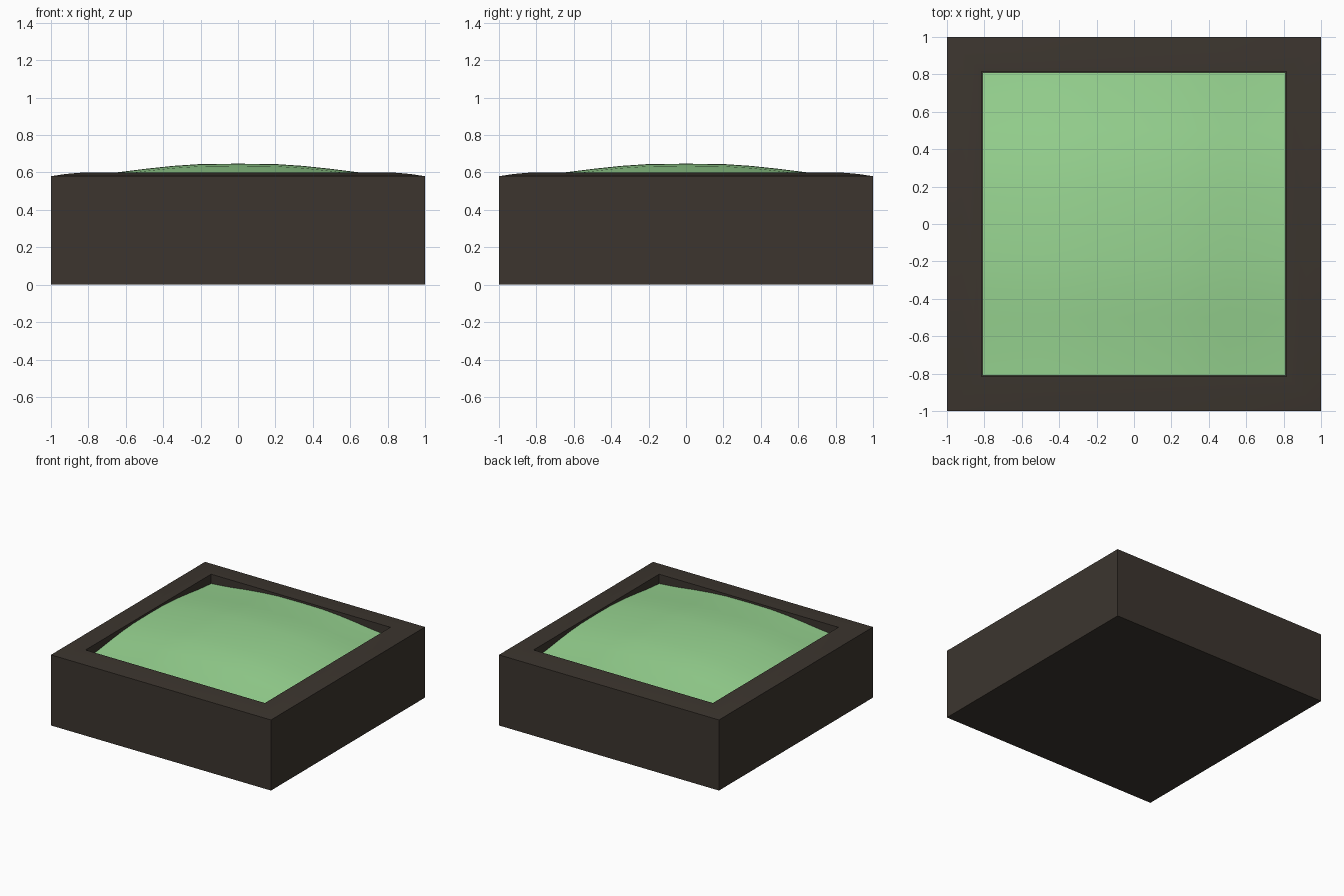
import bpy, bmesh

if "Cube" in bpy.data.objects:
    bpy.data.objects.remove(bpy.data.objects["Cube"])


def make_object(name, bm, color, angle):
    bmesh.ops.recalc_face_normals(bm, faces=bm.faces[:])
    mesh = bpy.data.meshes.new(name)
    bm.to_mesh(mesh)
    bm.free()
    obj = bpy.data.objects.new(name, mesh)
    bpy.context.collection.objects.link(obj)
    mat = bpy.data.materials.new(name + "_color")
    mat.diffuse_color = color
    mat.use_nodes = True
    mat.node_tree.nodes["Principled BSDF"].inputs["Base Color"].default_value = mat.diffuse_color
    mesh.materials.append(mat)
    bpy.ops.object.select_all(action='DESELECT')
    obj.select_set(True)
    bpy.context.view_layer.objects.active = obj
    bpy.ops.object.shade_smooth_by_angle(angle=angle)
    return obj


# Frame: square loops from the base, up the outside, over the rim, into the pocket
profile = [(1, 0), (1, 0.58), (0.92, 0.592), (0.84, 0.599), (0.815, 0.599), (0.815, 0.51)]
bm = bmesh.new()
rings = [[bm.verts.new((sx * r, sy * r, z))
          for sx, sy in ((-1, -1), (1, -1), (1, 1), (-1, 1))] for r, z in profile]
for low, high in zip(rings, rings[1:]):
    for i in range(4):
        j = (i + 1) % 4
        bm.faces.new((low[i], low[j], high[j], high[i]))
bm.faces.new(rings[0][::-1])
bm.faces.new(rings[-1])
make_object("frame", bm, (0.045, 0.036, 0.028, 1), 0.5)

# Cushion: bulging top with short sides tucked into the pocket
half = 0.81
drops = [(0, 0), (0.2, 0.002), (0.35, 0.012), (0.5, 0.028), (0.65, 0.047), (half, 0.061)]


def drop(t):
    t = abs(t)
    for (a, da), (b, db) in zip(drops, drops[1:]):
        if t <= b + 1e-5:
            return da + (db - da) * (t - a) / (b - a)
    return drops[-1][1]


bm = bmesh.new()
steps = [-t for t, _ in drops[:0:-1]] + [t for t, _ in drops]
n = len(steps)
grid = [[bm.verts.new((x, y, 0.647 - drop(x) - drop(y))) for x in steps] for y in steps]
for r in range(n - 1):
    for c in range(n - 1):
        bm.faces.new((grid[r][c], grid[r][c + 1], grid[r + 1][c + 1], grid[r + 1][c]))
border = [e for e in bm.edges if e.is_boundary]
skirt = bmesh.ops.extrude_edge_only(bm, edges=border)["geom"]
for v in skirt:
    if isinstance(v, bmesh.types.BMVert):
        v.co.z = 0.51
make_object("cushion", bm, (0.32, 0.68, 0.29, 1), 0.6)
